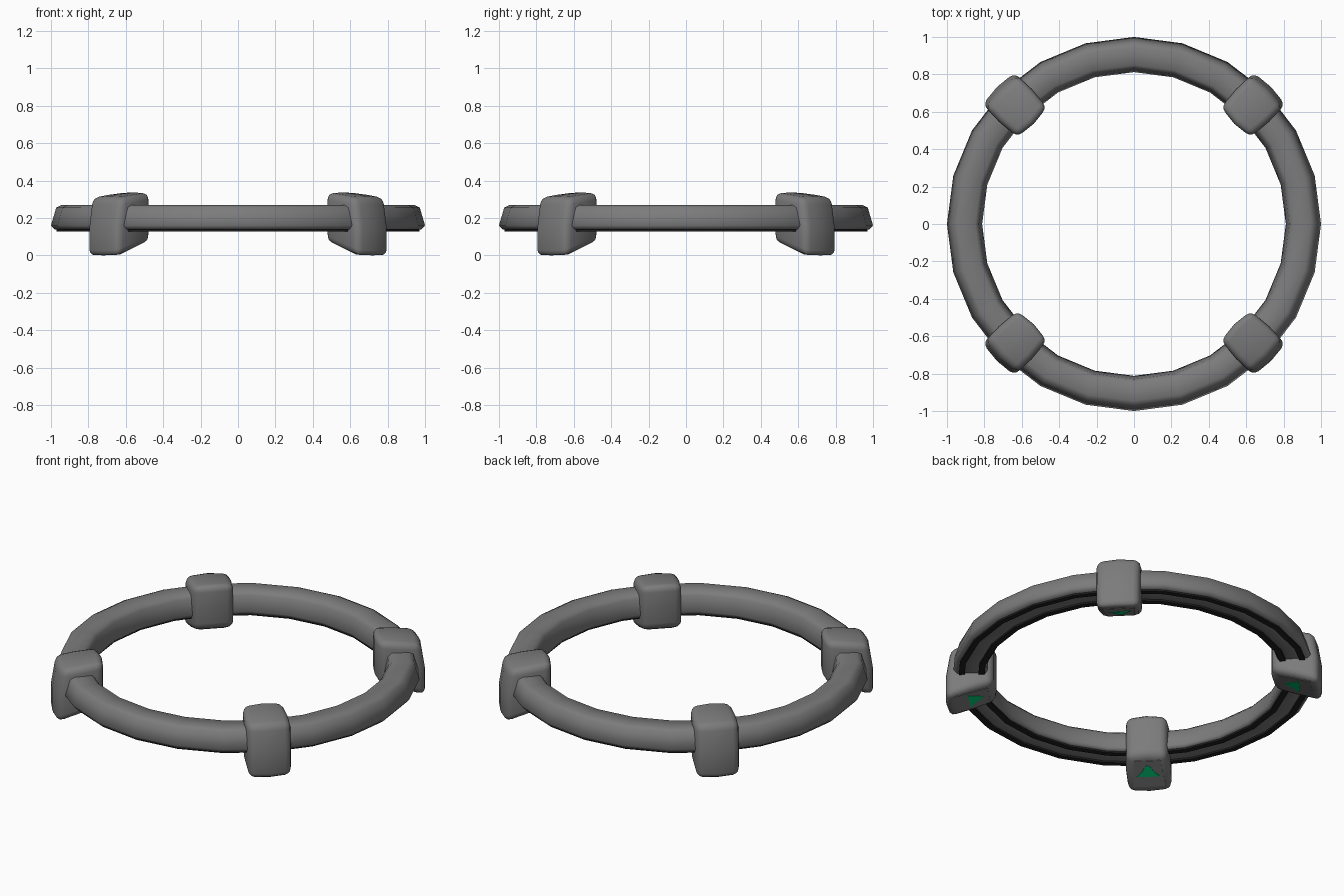
import bpy, bmesh, math
from mathutils import Matrix, Vector

cube = bpy.data.objects.get("Cube")
if cube:
    bpy.data.objects.remove(cube, do_unlink=True)


def material(name, r, g, b):
    m = bpy.data.materials.new(name)
    m.use_nodes = True
    m.diffuse_color = (r, g, b, 1)
    bsdf = next(n for n in m.node_tree.nodes if n.type == "BSDF_PRINCIPLED")
    bsdf.inputs["Base Color"].default_value = (r, g, b, 1)
    bsdf.inputs["Roughness"].default_value = 0.6
    return m


GREY = material("mid grey", 0.2, 0.2, 0.2)
BLACK = material("near black", 0.015, 0.015, 0.015)
GREEN = material("signal green", 0.0, 0.55, 0.17)


def add_object(name, bm, mat, angle=0.0, smooth=True):
    bmesh.ops.recalc_face_normals(bm, faces=bm.faces)
    mesh = bpy.data.meshes.new(name)
    bm.to_mesh(mesh)
    bm.free()
    mesh.materials.append(mat)
    ob = bpy.data.objects.new(name, mesh)
    ob.rotation_euler.z = angle
    bpy.context.collection.objects.link(ob)
    if smooth:
        bpy.ops.object.select_all(action="DESELECT")
        ob.select_set(True)
        bpy.context.view_layer.objects.active = ob
        bpy.ops.object.shade_smooth_by_angle(angle=math.radians(70))


# Turn a closed (radius, height) section around z
def turned(name, section, mat, steps=24):
    bm = bmesh.new()
    loops = []
    for i in range(steps):
        turn = Matrix.Rotation(math.tau * i / steps, 3, "Z")
        loops.append([bm.verts.new(turn @ Vector((r, 0, z))) for r, z in section])
    for i, a in enumerate(loops):
        b = loops[(i + 1) % steps]
        for j in range(len(section)):
            k = (j + 1) % len(section)
            bm.faces.new((a[j], a[k], b[k], b[j]))
    add_object(name, bm, mat)


# Ring with two dark trim bands underneath
turned("ring", [(0.83, 0.245), (0.85, 0.268), (0.945, 0.268), (0.972, 0.255),
                (1.0, 0.16), (0.98, 0.137), (0.822, 0.137), (0.812, 0.155)], GREY)
for name, low, high in (("inner_trim", 0.828, 0.862), ("outer_trim", 0.938, 0.97)):
    turned(name, [(low, 0.127), (high, 0.127), (high, 0.14), (low, 0.14)], BLACK)


# Clamps: slightly bulged blocks with a sloping underside
def underside(r):
    return (1.03 - r) * 0.32


def clamp_mesh():
    bm = bmesh.new()
    bmesh.ops.create_cube(bm, size=2)
    bmesh.ops.subdivide_edges(bm, edges=bm.edges[:], cuts=1, use_grid_fill=True)
    for v in bm.verts:
        u, s, w = v.co
        r = 0.897 + u * (0.127 + 0.012 * (1 - s * s))
        r -= 0.026 * max(u, 0) * max(w, 0)
        t = s * (0.116 + 0.004 * u + 0.007 * (1 - u * u))
        top = 0.329 - 0.014 * u + 0.006 * (1 - s * s)
        low = underside(r)
        v.co = (r, t, low + (top - low) * (w + 1) / 2)
    bm.normal_update()
    sharp = [e for e in bm.edges if e.calc_face_angle(0) > math.radians(40)]
    bmesh.ops.bevel(bm, geom=sharp, offset=0.036, segments=3, profile=0.5,
                    affect="EDGES", clamp_overlap=True)
    drop = min(v.co.z for v in bm.verts)
    bmesh.ops.translate(bm, verts=bm.verts, vec=(0, 0, -drop))
    return bm, drop


# Thin plate lying on the clamp underside
def plate(outline, drop, lift, thick):
    bm = bmesh.new()
    face = bm.faces.new([bm.verts.new((r, t, underside(r) - drop + lift))
                         for r, t in outline])
    ext = bmesh.ops.extrude_face_region(bm, geom=[face])
    verts = [g for g in ext["geom"] if isinstance(g, bmesh.types.BMVert)]
    bmesh.ops.translate(bm, verts=verts, vec=(0, 0, -thick))
    return bm


def mirrored(half):
    return half + [(r, -t) for r, t in reversed(half)]


PANEL = mirrored([(0.8, 0.074), (0.982, 0.09)])
ARROW = mirrored([(0.836, 0.012), (0.875, 0.032), (0.91, 0.064)])
NAMES = ("back_left", "back_right", "front_right", "front_left")
for i, name in enumerate(NAMES):
    angle = math.radians(45 + 90 * i)
    bm, drop = clamp_mesh()
    add_object(name + "_clamp", bm, GREY, angle)
    add_object(name + "_panel", plate(PANEL, drop, 0.001, 0.003), GREY, angle, False)
    add_object(name + "_arrow", plate(ARROW, drop, 0.0, 0.004), GREEN, angle, False)
